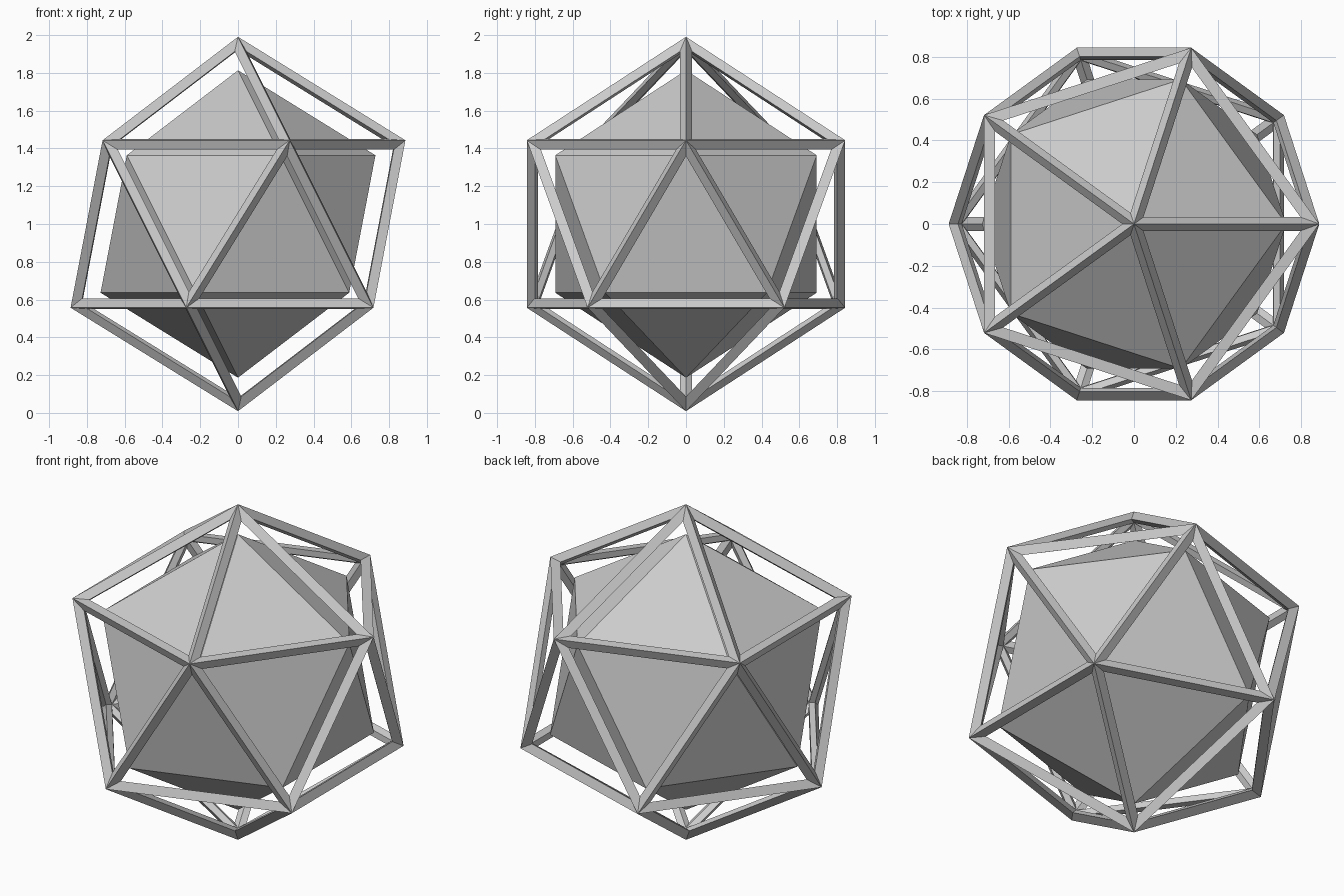
import bpy

if "Cube" in bpy.data.objects:
    bpy.data.objects.remove(bpy.data.objects["Cube"])

CENTRE = (0, 0, 1)
THICK = 0.07                      # strut thickness
BASE = 1 - 0.5 * THICK / 0.7947   # even-offset struts then reach radius 1


def icosahedron(name, radius):
    bpy.ops.mesh.primitive_ico_sphere_add(subdivisions=1, radius=radius, location=CENTRE)
    obj = bpy.context.object
    obj.name = name
    return obj


# Solid faceted core
icosahedron("inner_core", 0.8135)

# Open cage of struts along every edge
cage = icosahedron("outer_cage", BASE)
wire = cage.modifiers.new("struts", 'WIREFRAME')
wire.thickness = THICK
wire.offset = 0
wire.use_even_offset = True
wire.use_replace = True
